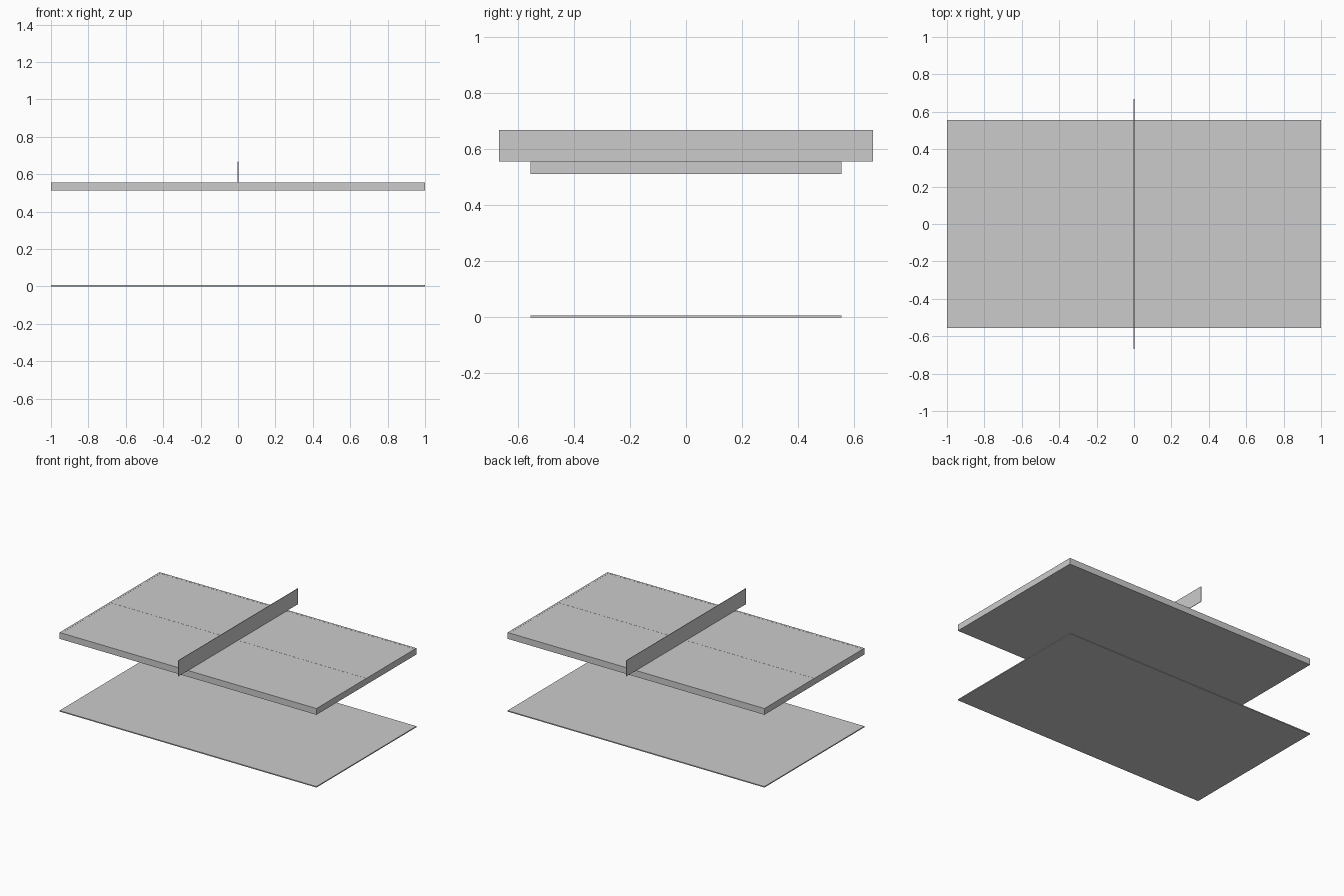
import bpy

if "Cube" in bpy.data.objects:
    bpy.data.objects.remove(bpy.data.objects["Cube"])


def box(name, lo, hi):
    """Axis-aligned box between two corners."""
    mid = [(a + b) / 2 for a, b in zip(lo, hi)]
    bpy.ops.mesh.primitive_cube_add(size=1, location=mid)
    ob = bpy.context.object
    ob.name = name
    ob.scale = [b - a for a, b in zip(lo, hi)]
    bpy.ops.object.transform_apply(location=False, rotation=False, scale=True)
    return ob


X, Y = 1.0, 0.556          # half length and half width of the table
BOTTOM, TOP = 0.512, 0.556  # tabletop slab
LINE_TOP = 0.5566           # painted lines sit just proud of the slab
EDGE, CENTRE = 0.0146, 0.0011

# Floor plate and tabletop slab
box("floor_plate", (-X, -Y, 0), (X, Y, 0.0073))
box("tabletop", (-X, -Y, BOTTOM), (X, Y, TOP))

# Painted border lines and centre line
for side, label in ((-1, "a"), (1, "b")):
    y0, y1 = sorted((side * Y, side * (Y - EDGE)))
    box("side_line_" + label, (-X, y0, TOP - 0.001), (X, y1, LINE_TOP))
    x0, x1 = sorted((side * X, side * (X - EDGE)))
    box("end_line_" + label, (x0, EDGE - Y, TOP - 0.001), (x1, Y - EDGE, LINE_TOP))
box("centre_line", (EDGE - X, -CENTRE, TOP - 0.001), (X - EDGE, CENTRE, LINE_TOP))

# Net across the middle, overhanging both sides
box("net", (-0.0018, -0.667, 0.5575), (0.0018, 0.667, 0.6685))
